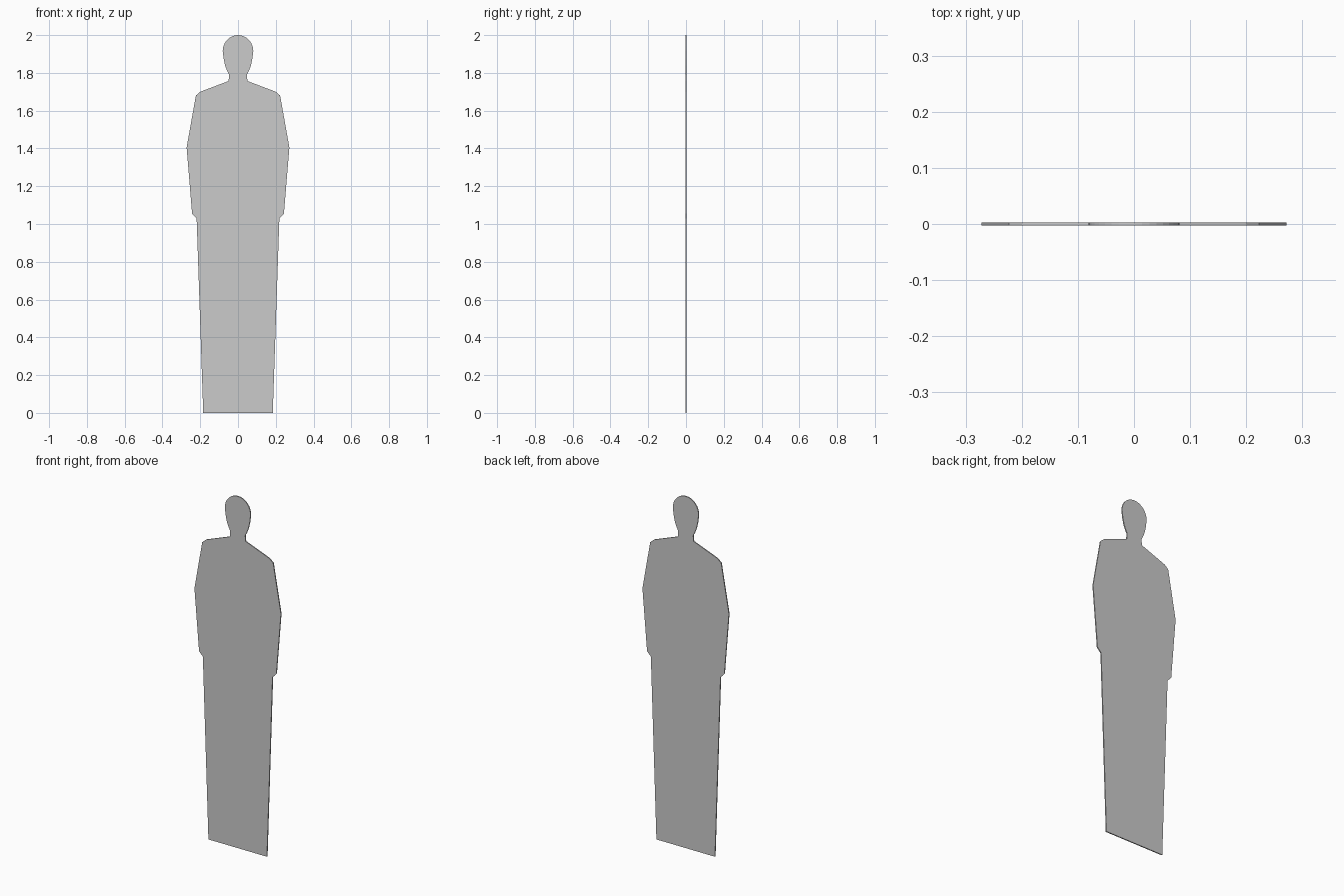
import bpy, bmesh, math

if "Cube" in bpy.data.objects:
    bpy.data.objects.remove(bpy.data.objects["Cube"])

THICK = 0.006

# right half of the outline, from the hem up to the jaw
half = [(0.184, 0.0), (0.219, 1.03), (0.243, 1.055), (0.272, 1.405),
        (0.223, 1.68), (0.20, 1.70), (0.05, 1.757), (0.047, 1.79),
        (0.058, 1.812), (0.068, 1.838), (0.076, 1.875)]

# rounded crown of the head
for i in range(9):
    a = math.radians(90 * i / 9)
    half.append((0.081 * math.cos(a), 1.915 + 0.085 * math.sin(a)))

# mirror to a closed outline
outline = half + [(0.0, 2.0)] + [(-x, z) for x, z in reversed(half)]

# thin flat cut-out panel
bm = bmesh.new()
face = bm.faces.new([bm.verts.new((x, -THICK / 2, z)) for x, z in outline])
ext = bmesh.ops.extrude_face_region(bm, geom=[face], use_keep_orig=True)
verts = [g for g in ext["geom"] if isinstance(g, bmesh.types.BMVert)]
bmesh.ops.translate(bm, verts=verts, vec=(0, THICK, 0))
bmesh.ops.recalc_face_normals(bm, faces=bm.faces)
bmesh.ops.triangulate(bm, faces=[f for f in bm.faces if len(f.verts) > 4])

mesh = bpy.data.meshes.new("figure_silhouette")
bm.to_mesh(mesh)
bm.free()
figure = bpy.data.objects.new("figure_silhouette", mesh)
bpy.context.collection.objects.link(figure)
